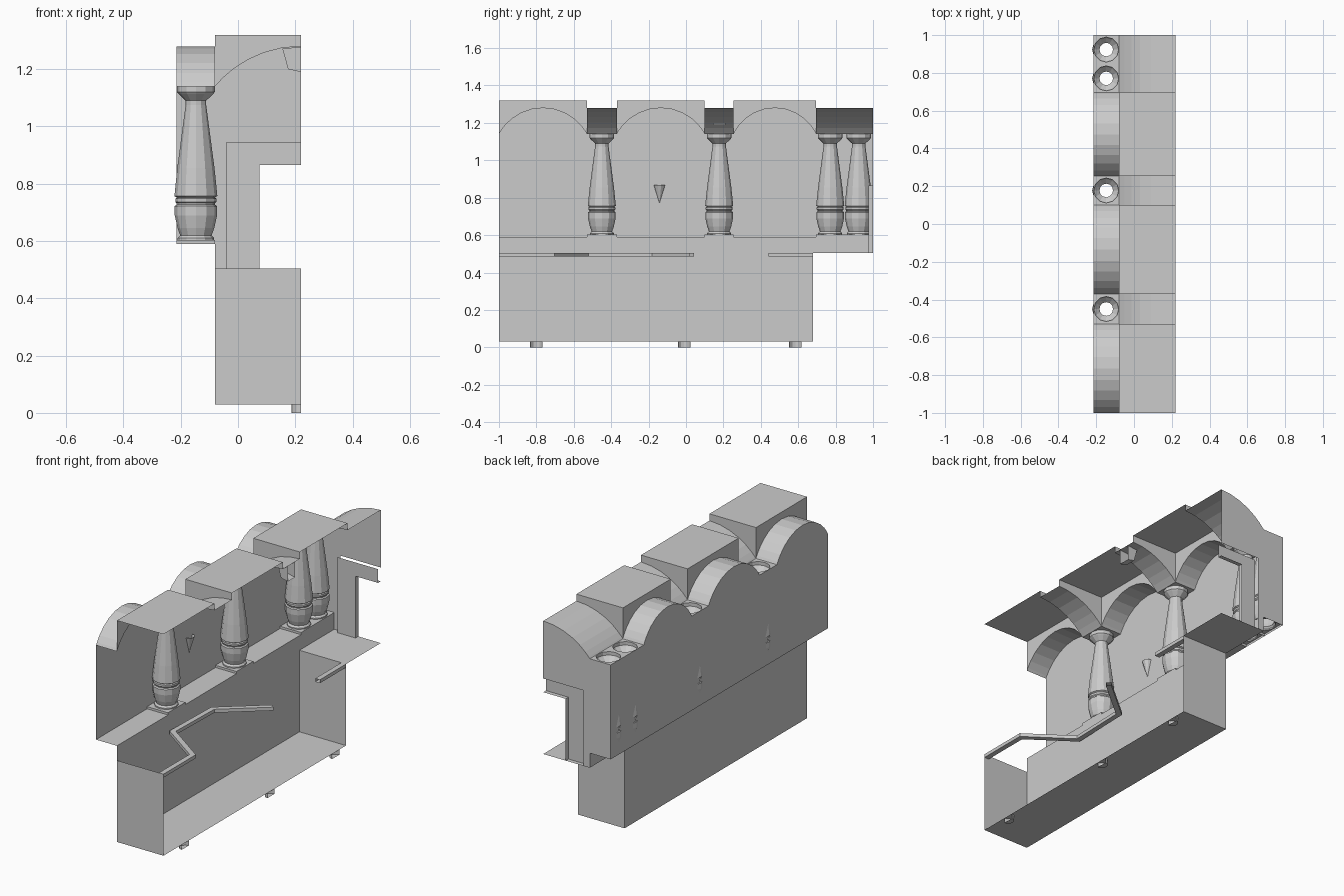
import bpy, bmesh
from math import sin, cos, pi, sqrt
from mathutils import Vector

if "Cube" in bpy.data.objects:
    bpy.data.objects.remove(bpy.data.objects["Cube"])

XW, XI, XR = -0.215, -0.08, 0.22      # outer wall, inner plane, cut plane
ZL, ZP, ZS, ZT = 0.59, 0.603, 1.14, 1.32   # ledge, pedestal, arch spring, roof
BAYS = [(-1, -0.53), (-0.37, 0.1), (0.255, 0.695)]
PIERS = [(-0.53, -0.37), (0.1, 0.255), (0.695, 0.847), (0.847, 1)]
CX = -0.147


def sheet(name, polys):
    """Object made of separate flat polygons, welded together."""
    bm = bmesh.new()
    for p in polys:
        bm.faces.new([bm.verts.new(v) for v in p])
    bmesh.ops.remove_doubles(bm, verts=bm.verts, dist=1e-5)
    return finish(name, bm)


def finish(name, bm):
    me = bpy.data.meshes.new(name)
    bm.to_mesh(me)
    bm.free()
    ob = bpy.data.objects.new(name, me)
    bpy.context.collection.objects.link(ob)
    return ob


def arc(a, b, rise=0.14, n=12):
    """Circular arc (t, z) from a to b springing at ZS."""
    h, m = (b - a) / 2, (a + b) / 2
    r = (h * h + rise * rise) / (2 * rise)
    ts = [m - h * cos(pi * i / n) for i in range(n + 1)]
    return [(t, ZS + rise - r + sqrt(r * r - (t - m) ** 2)) for t in ts]


def strip(pts, f, g):
    """Quads between two mappings of one profile."""
    return [(f(*p), f(*q), g(*q), g(*p)) for p, q in zip(pts, pts[1:])]


def rect_x(x, y0, y1, z0, z1):
    return [(x, y0, z0), (x, y1, z0), (x, y1, z1), (x, y0, z1)]


def rect_y(y, x0, x1, z0, z1):
    return [(x0, y, z0), (x1, y, z0), (x1, y, z1), (x0, y, z1)]


def rect_z(z, x0, x1, y0, y1):
    return [(x0, y0, z), (x1, y0, z), (x1, y1, z), (x0, y1, z)]


rib = arc(XI, 2 * XR - XI, n=14)[:8]   # half vault across the room

# vaulted bays: niche barrel, scalloped wall, raised roof block
for i, (a, b) in enumerate(BAYS):
    ar = arc(a, b)
    sheet("niche_vault", strip(ar, lambda y, z: (XW, y, z), lambda y, z: (XI, y, z)))
    sheet("outer_wall_bay", [[(XW, b, ZL), (XW, a, ZL)] + [(XW, y, z) for y, z in ar]])
    polys = [rect_z(ZT, XI, XR, a, b)]
    polys += strip(ar, lambda y, z: (XI, y, z), lambda y, z: (XI, y, ZT))
    for y0 in (a, b):
        if y0 > -0.99:
            polys += strip(rib, lambda x, z: (x, y0, z), lambda x, z: (x, y0, ZT))
    sheet("roof_block", polys)
    sheet("ledge", [rect_z(ZL, XW, XI, a, b)])


# plate with a round hole
def plate(name, y0, y1, yc, z, r):
    bm = bmesh.new()
    for loop in (rect_z(z, XW, XI, y0, y1),
                 [(CX + r * cos(pi * k / 6), yc + r * sin(pi * k / 6), z) for k in range(12)]):
        vs = [bm.verts.new(p) for p in loop]
        for k in range(len(vs)):
            bm.edges.new((vs[k - 1], vs[k]))
    bmesh.ops.triangle_fill(bm, edges=bm.edges[:], use_beauty=True)
    finish(name, bm)


# balusters
PROFILE = [(0.064, 0.603), (0.064, 0.61), (0.055, 0.62), (0.064, 0.645), (0.074, 0.69),
           (0.074, 0.722), (0.067, 0.727), (0.067, 0.732), (0.072, 0.737), (0.072, 0.748),
           (0.066, 0.752), (0.075, 0.757), (0.065, 0.855), (0.036, 1.075), (0.036, 1.09),
           (0.06, 1.113), (0.066, 1.12), (0.066, 1.14)]


def baluster(yc):
    polys = []
    for k in range(12):
        a, b = pi * k / 6, pi * (k + 1) / 6
        polys += strip(PROFILE, lambda r, z: (CX + r * cos(a), yc + r * sin(a), z),
                       lambda r, z: (CX + r * cos(b), yc + r * sin(b), z))
    sheet("baluster", polys)


# piers: ribs, pedestals and capital plates around each baluster
for a, b in PIERS:
    yc = (a + b) / 2
    baluster(yc)
    plate("capital_plate", a, b, yc, ZS, 0.066)
    plate("pedestal_plate", a, b, yc, ZP, 0.064)
    sheet("cross_rib", strip(rib, lambda x, z: (x, a, z), lambda x, z: (x, b, z)))
    sheet("pier_wall", [rect_x(XW, a, b, ZL, ZS), rect_x(XI, a, b, ZL, ZP),
                        rect_y(a, XW, XI, ZL, ZP), rect_y(b, XW, XI, ZL, ZP)])

# lower basin
sheet("basin", [rect_x(XI, -1, 0.68, 0.03, ZL), rect_x(XI, 0.68, 1, 0.505, ZL),
                rect_z(0.03, XI, XR, -1, 0.68), rect_y(-1, XI, XR, 0.03, 0.505),
                rect_y(0.68, XI, XR, 0.03, 0.505), rect_z(0.505, XI, XR, 0.68, 1)])

# end wall with doorway
sheet("end_wall", [[(XW, 1, ZL), (XI, 1, ZL), (XI, 1, 0.505), (-0.04, 1, 0.505), (-0.04, 1, 0.945),
                    (XR, 1, 0.945)] + [(x, 1, z) for x, z in reversed(rib)] + [(XW, 1, ZS)]])
sheet("door_frame", [
    [(-0.04, 0.975, 0.505), (0.075, 0.975, 0.505), (0.075, 0.975, 0.865),
     (XR, 0.975, 0.865), (XR, 0.975, 0.945), (-0.04, 0.975, 0.945)],
    rect_x(0.075, 0.975, 1, 0.505, 0.865), rect_z(0.865, 0.075, XR, 0.975, 1)])


# pool trim following the water edge
def trim(path, w=0.015, z0=0.485, z1=0.505):
    pts = [Vector(p) for p in path]
    dirs = [(q - p).normalized() for p, q in zip(pts, pts[1:])]
    rows = []
    for i, p in enumerate(pts):
        d0, d1 = dirs[max(i - 1, 0)], dirs[min(i, len(dirs) - 1)]
        n0, n1 = Vector((-d0.y, d0.x)), Vector((-d1.y, d1.x))
        m = (n0 + n1) / (1 + n0.dot(n1)) * w
        l, r = p + m, p - m
        rows.append([(l.x, l.y, z0), (l.x, l.y, z1), (r.x, r.y, z1), (r.x, r.y, z0)])
    polys = []
    for s, t in zip(rows, rows[1:]):
        polys += [(s[k - 1], s[k], t[k], t[k - 1]) for k in range(4)]
    sheet("pool_trim", polys)


trim([(0.205, -1), (0.205, -0.71), (-0.05, -0.53), (-0.04, -0.175), (0.205, 0.03)])
trim([(0.205, 0.44), (0.205, 0.68)])

# half-round drains underneath
for yc in (-0.8, -0.01, 0.585):
    ring = [(XR - 0.033 * sin(pi * k / 6), yc + 0.033 * cos(pi * k / 6)) for k in range(7)]
    sheet("drain", strip(ring, lambda x, y: (x, y, 0), lambda x, y: (x, y, 0.03))
          + [[(x, y, 0) for x, y in ring]])

# wall sconce: half cone pointing down
rim = [(XW + 0.03 * sin(pi * k / 5), -0.142 + 0.03 * cos(pi * k / 5), 0.867) for k in range(6)]
sheet("wall_sconce", [(p, q, (XW, -0.142, 0.77)) for p, q in zip(rim, rim[1:])])

# small ceiling chute in the middle rib
side = [(0.155, 1.272), (0.175, 1.2), (XR, 1.19), (XR, 1.278)]
sheet("ceiling_chute", [[(x, y, z) for x, z in side] for y in (0.145, 0.21)]
      + strip(side[1:3], lambda x, z: (x, 0.145, z), lambda x, z: (x, 0.21, z)))
